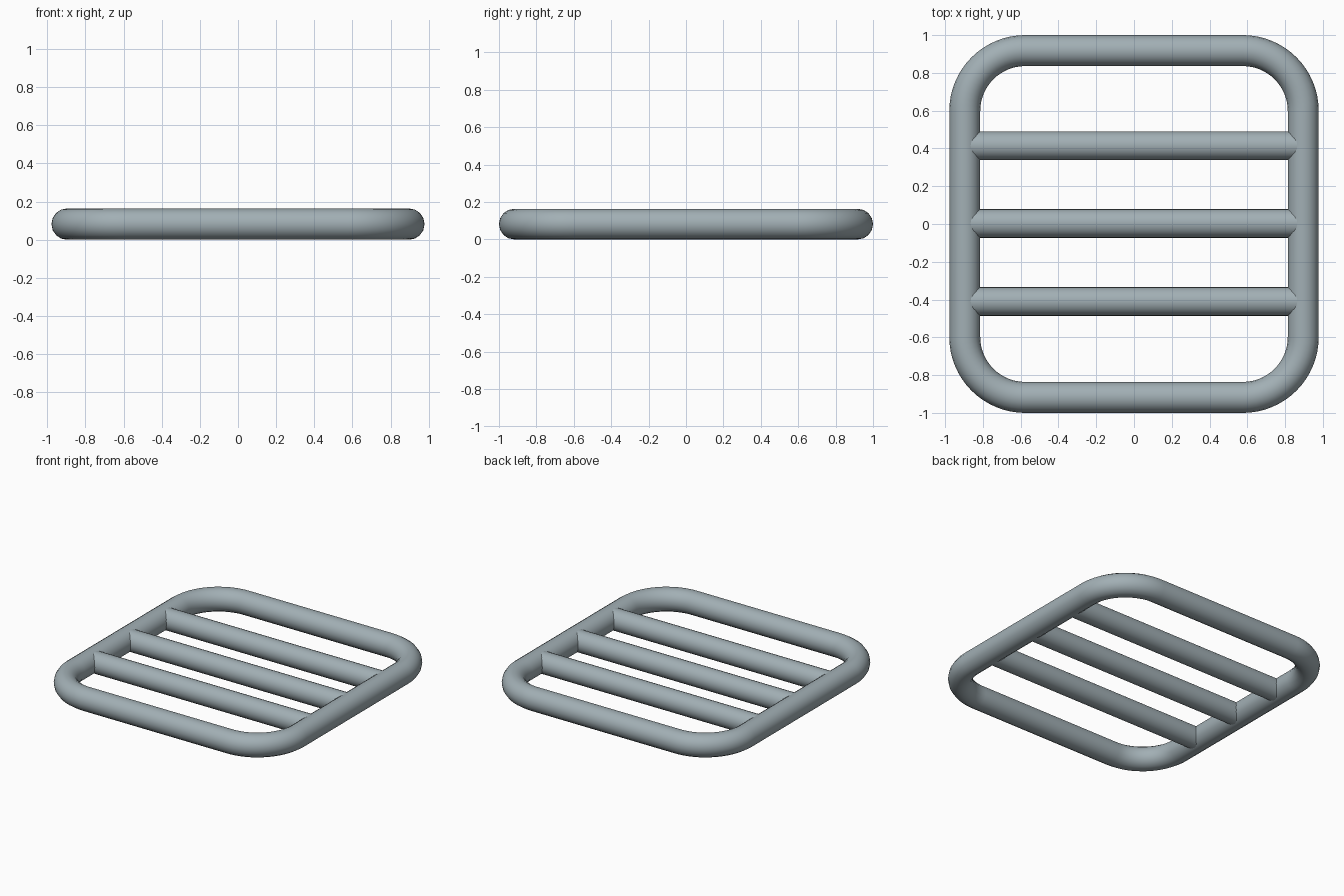
import bpy
from math import cos, sin, pi

if "Cube" in bpy.data.objects:
    bpy.data.objects.remove(bpy.data.objects["Cube"], do_unlink=True)

HALF_X, HALF_Y = 0.978, 1.0     # outer half sizes of the frame
TUBE = 0.082                    # frame tube radius
BAR = 0.076                     # cross bar radius
CORNER = 0.32                   # corner radius along the tube centre
STEPS = 16

# Single painted metal finish
metal = bpy.data.materials.new("blue grey metal")
metal.use_nodes = True
colour = (0.36, 0.43, 0.46, 1)
metal.diffuse_color = colour
metal.node_tree.nodes["Principled BSDF"].inputs["Base Color"].default_value = colour


def finish(obj, name):
    obj.name = name
    obj.data.materials.clear()
    obj.data.materials.append(metal)
    bpy.ops.object.select_all(action='DESELECT')
    obj.select_set(True)
    bpy.context.view_layer.objects.active = obj
    bpy.ops.object.shade_smooth_by_angle()


# Rounded rectangular frame: a tube swept around four arcs
cx, cy = HALF_X - TUBE - CORNER, HALF_Y - TUBE - CORNER
path = []
for quarter, (sx, sy) in enumerate([(1, 1), (-1, 1), (-1, -1), (1, -1)]):
    for i in range(STEPS + 1):
        a = (quarter + i / STEPS) * pi / 2
        path.append((sx * cx + CORNER * cos(a), sy * cy + CORNER * sin(a), TUBE, 1))

curve = bpy.data.curves.new("frame_path", 'CURVE')
curve.dimensions = '3D'
curve.twist_mode = 'Z_UP'
curve.bevel_depth = TUBE
curve.bevel_resolution = 6
spline = curve.splines.new('POLY')
spline.points.add(len(path) - 1)
for point, co in zip(spline.points, path):
    point.co = co
spline.use_cyclic_u = True
frame = bpy.data.objects.new("frame", curve)
bpy.context.collection.objects.link(frame)
bpy.ops.object.select_all(action='DESELECT')
frame.select_set(True)
bpy.context.view_layer.objects.active = frame
bpy.ops.object.convert(target='MESH')
finish(bpy.context.object, "frame")

# Three cross bars running into the side tubes
for name, y in (("front_bar", -0.41), ("middle_bar", 0.003), ("back_bar", 0.415)):
    bpy.ops.mesh.primitive_cylinder_add(
        vertices=24, radius=BAR, depth=2 * (HALF_X - TUBE),
        location=(0, y, TUBE), rotation=(0, pi / 2, 0))
    finish(bpy.context.object, name)
